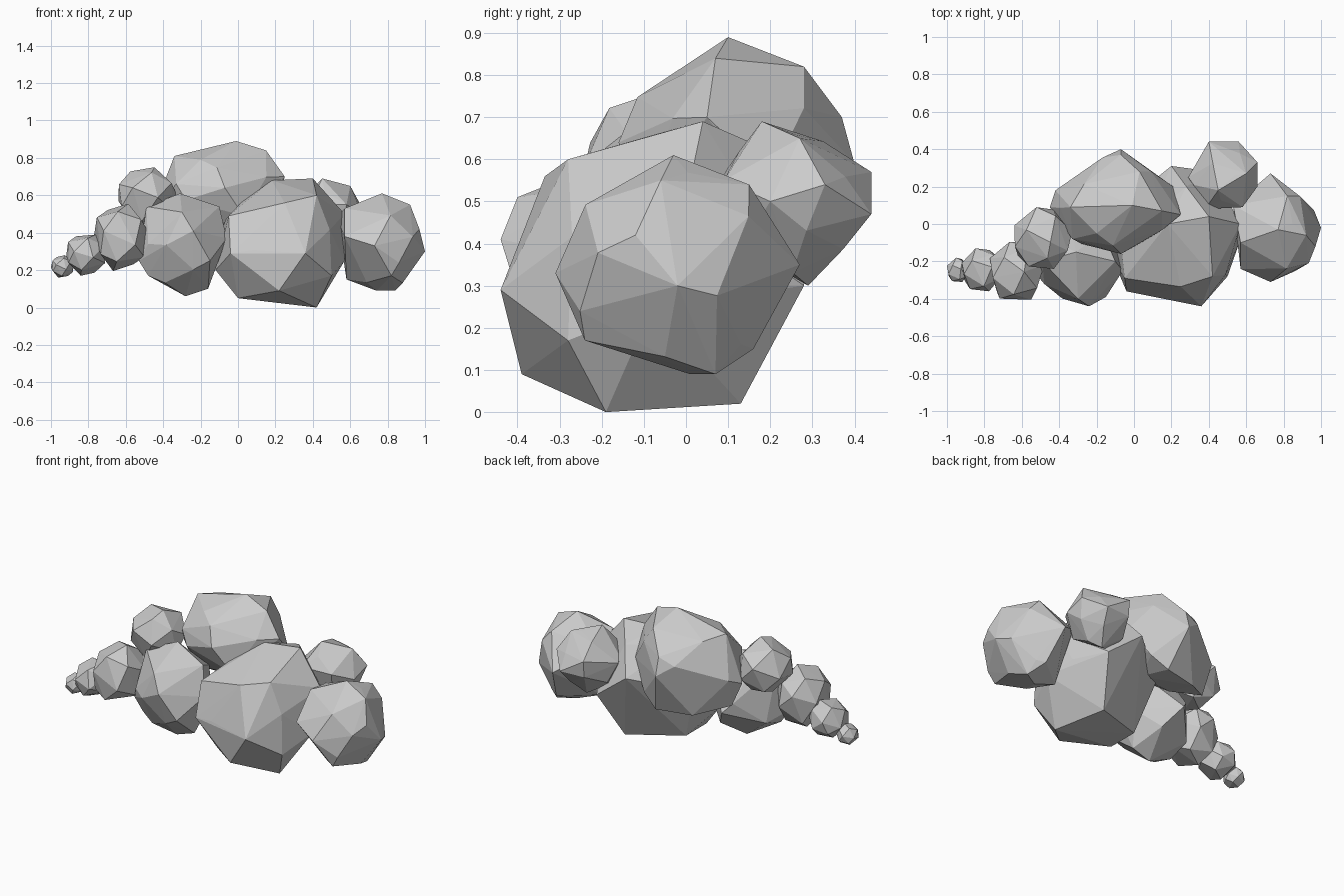
import bpy
import bmesh
import math
import random
from mathutils import Vector

cube = bpy.data.objects.get("Cube")
if cube:
    bpy.data.objects.remove(cube, do_unlink=True)

# One pale grey for the whole cloud
grey = bpy.data.materials.new("cloud_grey")
grey.use_nodes = True
colour = (0.6, 0.6, 0.6, 1.0)
grey.diffuse_color = colour
grey.node_tree.nodes["Principled BSDF"].inputs["Base Color"].default_value = colour


def bounds(points):
    low = Vector([min(p[axis] for p in points) for axis in range(3)])
    high = Vector([max(p[axis] for p in points) for axis in range(3)])
    return low, high


def scattered_points(low, high, count, seed):
    """Spread jittered points over a sphere, then fit them between low and high."""
    rng = random.Random(seed)
    golden_angle = math.pi * (3 - math.sqrt(5))
    points = []
    for i in range(count):
        height = 1 - 2 * (i + 0.5) / count
        ring = math.sqrt(1 - height * height)
        angle = golden_angle * i
        jitter = Vector([rng.uniform(-0.14, 0.14) for axis in range(3)])
        direction = Vector((ring * math.cos(angle), ring * math.sin(angle), height))
        points.append((direction + jitter).normalized())
    start, end = bounds(points)
    return [
        Vector([
            low[axis] + (p[axis] - start[axis]) / (end[axis] - start[axis]) * (high[axis] - low[axis])
            for axis in range(3)
        ])
        for p in points
    ]


def add_hull(name, points):
    """Wrap the points in a flat-faced convex skin."""
    bm = bmesh.new()
    for point in points:
        bm.verts.new(point)
    hull = bmesh.ops.convex_hull(bm, input=bm.verts[:])
    spare = {g for g in hull["geom_interior"] + hull["geom_unused"]
             if isinstance(g, bmesh.types.BMVert)}
    bmesh.ops.delete(bm, geom=list(spare), context="VERTS")
    bmesh.ops.recalc_face_normals(bm, faces=bm.faces[:])
    mesh = bpy.data.meshes.new(name)
    bm.to_mesh(mesh)
    bm.free()
    mesh.materials.append(grey)
    bpy.context.collection.objects.link(bpy.data.objects.new(name, mesh))


def small_puff(name, centre, size, seed):
    centre, half = Vector(centre), Vector(size) / 2
    add_hull(name, scattered_points(centre - half, centre + half, 18, seed))


def large_puff(name, corners, seed):
    """Chosen corners over a slightly smaller scattered core."""
    low, high = bounds(corners)
    centre, half = (low + high) / 2, (high - low) * 0.42
    core = scattered_points(centre - half, centre + half, 14, seed)
    add_hull(name, [Vector(c) for c in corners] + core)


# Trailing puffs, from the tip inwards
small_puff("tail_tip_puff", (-0.94, -0.245, 0.22), (0.12, 0.13, 0.12), 1)
small_puff("tail_middle_puff", (-0.815, -0.245, 0.28), (0.21, 0.23, 0.22), 2)
small_puff("tail_inner_puff", (-0.625, -0.25, 0.375), (0.29, 0.31, 0.36), 3)

# Round puff on the upper side
small_puff("upper_side_puff", (-0.485, -0.075, 0.595), (0.31, 0.33, 0.31), 4)

# Round puff at the back
large_puff("back_puff", [
    (0.45, 0.18, 0.69), (0.6, 0.27, 0.65), (0.4, 0.44, 0.57), (0.56, 0.44, 0.47),
    (0.66, 0.33, 0.54), (0.66, 0.2, 0.5), (0.58, 0.09, 0.55), (0.38, 0.08, 0.55),
    (0.29, 0.25, 0.52), (0.4, 0.43, 0.47), (0.48, 0.29, 0.3),
], 5)

# Main body
large_puff("centre_puff", [
    (0.42, -0.19, 0), (0.33, 0.13, 0.02), (0, 0, 0.05), (0, -0.2, 0.05),
    (0.22, -0.39, 0.09), (0.36, -0.44, 0.29), (-0.04, -0.36, 0.29), (-0.05, -0.29, 0.49),
    (0.42, -0.28, 0.6), (0.4, 0.04, 0.69), (0.18, 0, 0.68), (0.57, 0, 0.5),
    (0.57, -0.08, 0.25), (0.5, -0.28, 0.17), (0.2, 0.31, 0.47), (0.42, 0.28, 0.3),
    (-0.12, -0.17, 0.2), (-0.1, 0.07, 0.38), (0.28, 0.2, 0.62),
], 6)

# Crown
large_puff("crown_puff", [
    (-0.01, 0.1, 0.89), (-0.34, 0.09, 0.81), (0.03, 0.28, 0.82), (0.15, 0.07, 0.84),
    (0.25, 0.05, 0.7), (-0.2, -0.05, 0.79), (-0.33, -0.08, 0.66), (-0.07, 0.37, 0.7),
    (-0.07, 0.4, 0.59), (-0.45, 0.09, 0.53), (-0.42, 0.18, 0.57), (-0.07, -0.16, 0.64),
    (-0.22, 0.25, 0.33), (0, 0.3, 0.33), (-0.4, 0.12, 0.39), (0.21, 0.2, 0.56),
    (0.1, 0.27, 0.4),
], 7)

# Left end
large_puff("left_end_puff", [
    (0.77, -0.03, 0.61), (0.82, 0.15, 0.54), (0.92, -0.06, 0.55), (0.97, -0.12, 0.42),
    (1, -0.02, 0.3), (0.74, 0.01, 0.09), (0.84, 0.07, 0.09), (0.82, -0.24, 0.17),
    (0.73, -0.31, 0.33), (0.57, -0.24, 0.38), (0.57, -0.1, 0.53), (0.73, 0.27, 0.35),
    (0.78, 0.16, 0.15), (0.58, 0, 0.15), (0.53, 0.1, 0.48),
], 8)

# Low front
large_puff("front_puff", [
    (-0.31, -0.15, 0.61), (-0.1, -0.2, 0.54), (-0.06, -0.25, 0.37), (-0.15, -0.39, 0.25),
    (-0.16, -0.2, 0.1), (-0.28, -0.2, 0.06), (-0.48, -0.25, 0.17), (-0.53, -0.26, 0.25),
    (-0.49, -0.2, 0.54), (-0.24, -0.44, 0.41), (-0.3, -0.4, 0.51), (-0.48, -0.32, 0.34),
    (-0.3, 0.08, 0.3),
], 9)
